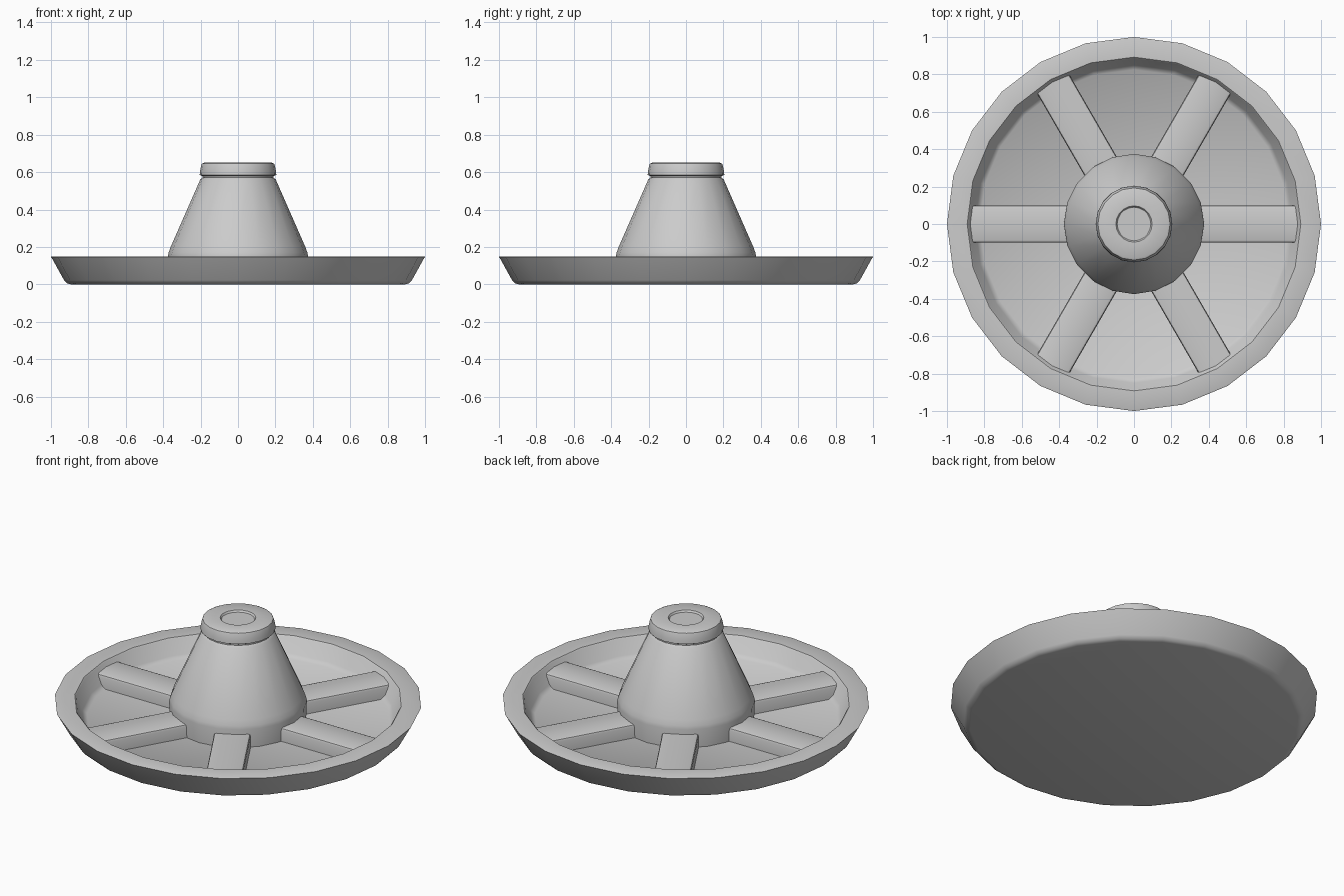
import bpy, bmesh, math

if "Cube" in bpy.data.objects:
    bpy.data.objects.remove(bpy.data.objects["Cube"])


def finish(obj, angle):
    bpy.ops.object.select_all(action='DESELECT')
    obj.select_set(True)
    bpy.context.view_layer.objects.active = obj
    bpy.ops.object.shade_smooth_by_angle(angle=math.radians(angle))


def add_object(name, bm):
    bmesh.ops.recalc_face_normals(bm, faces=bm.faces)
    mesh = bpy.data.meshes.new(name)
    bm.to_mesh(mesh)
    bm.free()
    obj = bpy.data.objects.new(name, mesh)
    bpy.context.collection.objects.link(obj)
    return obj


def lathe(name, profile, sides, angle=40):
    """Revolve (radius, z) points around z and cap both ends."""
    bm = bmesh.new()
    rings = []
    for r, z in profile:
        rings.append([bm.verts.new((r * math.cos(math.tau * i / sides),
                                    r * math.sin(math.tau * i / sides), z))
                      for i in range(sides)])
    for a, b in zip(rings, rings[1:]):
        for i in range(sides):
            j = (i + 1) % sides
            bm.faces.new((a[i], a[j], b[j], b[i]))
    bm.faces.new(rings[0])
    bm.faces.new(rings[-1])
    obj = add_object(name, bm)
    finish(obj, angle)
    return obj


def spoke(index):
    """Bevelled bar from the hub into the dish wall."""
    bm = bmesh.new()
    bmesh.ops.create_cube(bm, size=1)
    for v in bm.verts:
        v.co.x = 0.2 if v.co.x < 0 else 0.9
        v.co.y *= 0.2
        v.co.z = 0.02 if v.co.z < 0 else 0.12
    edges = [e for e in bm.edges if all(v.co.z > 0.1 for v in e.verts)
             and abs(e.verts[0].co.y - e.verts[1].co.y) < 1e-4]
    bmesh.ops.bevel(bm, geom=edges, offset=0.015, segments=2,
                    profile=0.5, affect='EDGES')
    obj = add_object(f"spoke_{index + 1}", bm)
    obj.rotation_euler.z = index * math.tau / 6
    finish(obj, 40)


# Shallow dish with flat lip
lathe("dish", [(0.895, 0), (0.915, 0.006), (0.93, 0.022), (0.994, 0.138),
               (1.0, 0.147), (0.992, 0.15), (0.892, 0.15), (0.885, 0.143),
               (0.85, 0.06), (0.825, 0.04)], 24)

# Tapered hub with collar and shallow dimple on top
lathe("hub", [(0.37, 0.02), (0.375, 0.15), (0.371, 0.17), (0.36, 0.2),
              (0.202, 0.56), (0.19, 0.57), (0.191, 0.578), (0.205, 0.585),
              (0.203, 0.605), (0.197, 0.635), (0.193, 0.645), (0.183, 0.65),
              (0.097, 0.65), (0.09, 0.64)], 20)

# Six radial spokes
for k in range(6):
    spoke(k)
